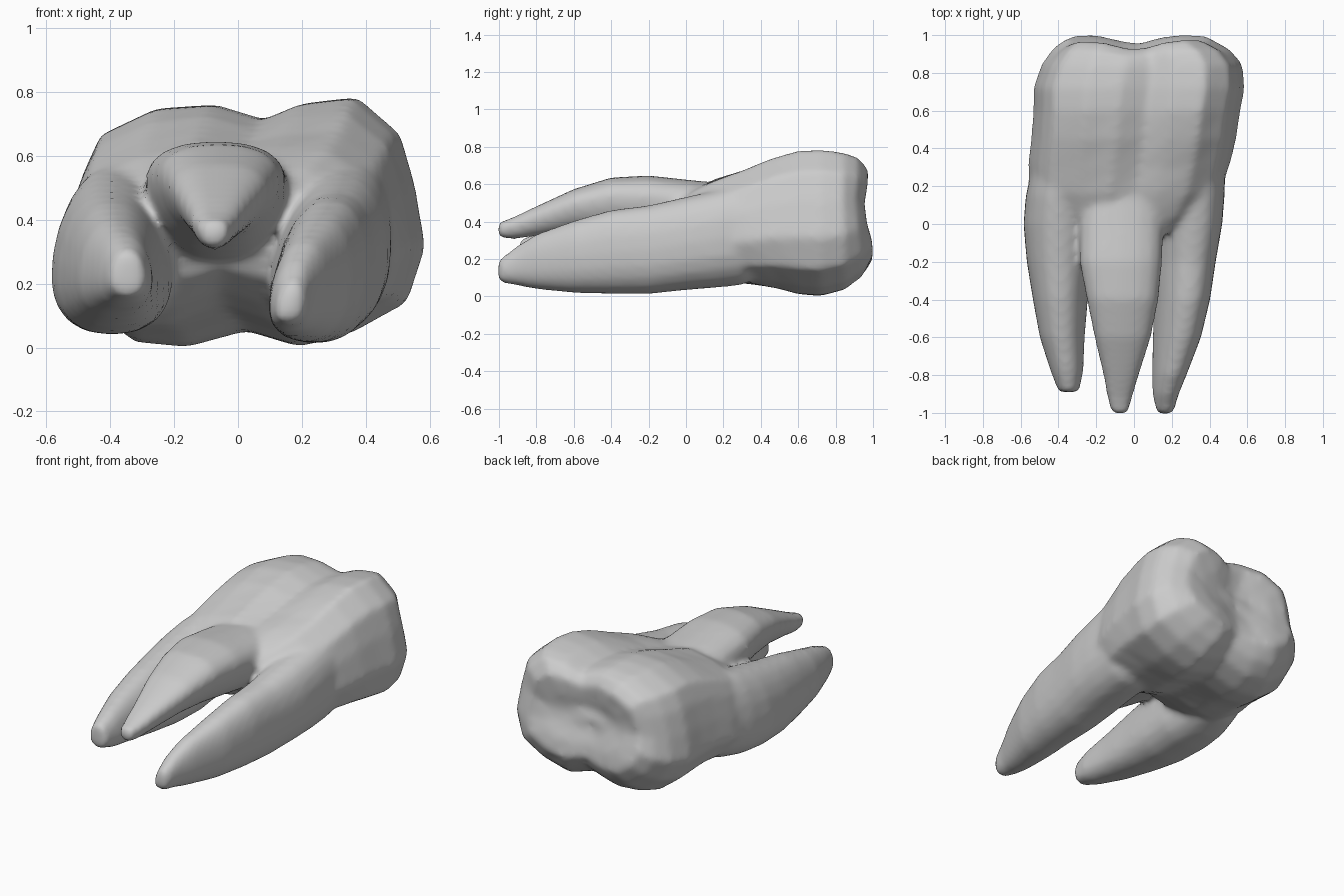
import bpy, bmesh, math

cube = bpy.data.objects.get("Cube")
if cube:
    bpy.data.objects.remove(cube, do_unlink=True)

enamel = bpy.data.materials.new("plain grey enamel")
enamel.use_nodes = True
colour = (0.6, 0.6, 0.6, 1)
enamel.diffuse_color = colour
for node in enamel.node_tree.nodes:
    if node.type == 'BSDF_PRINCIPLED':
        node.inputs["Base Color"].default_value = colour

bm = bmesh.new()


def loft(rings):
    """Skin a list of point rings into one closed volume."""
    rows = [[bm.verts.new(p) for p in ring] for ring in rings]
    count = len(rows[0])
    for a, b in zip(rows, rows[1:]):
        for i in range(count):
            j = (i + 1) % count
            bm.faces.new((a[i], a[j], b[j], b[i]))
    for row, ring in ((rows[0], rings[0]), (rows[-1], rings[-1])):
        centre = [sum(axis) / count for axis in zip(*ring)]
        hub = bm.verts.new(centre)
        for i in range(count):
            bm.faces.new((row[i], row[(i + 1) % count], hub))


def full(value, power=.86):
    """Push a sine or cosine outward for a slightly boxy section."""
    return math.copysign(abs(value) ** power, value)


def root(stations, shear=0, taper=0, sides=20):
    """Tapering tube; each station is y, centre x, centre z, half width, half height."""
    rings = []
    for y, cx, cz, rx, rz in stations:
        ring = []
        for i in range(sides):
            angle = math.tau * i / sides
            c, s = full(math.cos(angle)), full(math.sin(angle))
            ring.append((cx + rx * c * (1 + taper * s) + shear * rz * s, y, cz + rz * s))
        rings.append(ring)
    loft(rings)


def bump(value, centre, width):
    return math.exp(-((value - centre) / width) ** 2)


# Cross-section of the crown, with a groove above and below
OUTLINE = [(-1, -.35), (-.96, .05), (-.9, .42), (-.81, .7), (-.5, .91), (-.17, .94),
           (.1, .82), (.32, .95), (.62, 1), (.86, .7), (.94, .3), (1, -.2), (.9, -.64),
           (.6, -.88), (.3, -1), (0, -.87), (-.33, -1), (-.62, -.96), (-.87, -.69)]


def crown(stations):
    """Each station is y, left, right, bottom, top of the scaled outline."""
    rings = []
    for y, x0, x1, z0, z1 in stations:
        # Strength of the chewing end and of the fork between the roots
        end = max(0, (y - .8) / .2)
        fork = min(1, max(0, (.55 - y) / .45))
        ring = []
        for u, v in OUTLINE:
            x = (x0 + x1) / 2 + u * (x1 - x0) / 2
            z = (z0 + z1) / 2 + v * (z1 - z0) / 2
            # Crossing valleys between the cusps, lower cusps longer
            dip = .05 * bump(x, 0, .14) + .04 * bump(z, .46, .12) + .06 * (z - .25)
            # Underside of the fork cuts further back, its roof rises to the middle root
            back = .4 * fork * max(0, .45 - z)
            lift = .05 * fork * bump(x, -.03, .2)
            ring.append((x, y - end * dip + back, z + lift))
        rings.append(ring)
    loft(rings)


# Trunk and crown
crown([(-.05, -.38, .28, .18, .48), (.04, -.5, .39, .1, .55), (.16, -.56, .475, .055, .615),
       (.3, -.56, .515, .045, .67), (.45, -.545, .545, .035, .735),
       (.6, -.535, .565, .01, .78), (.72, -.535, .588, 0, .785),
       (.85, -.49, .575, .035, .77), (.94, -.43, .51, .1, .745),
       (1.005, -.36, .41, .19, .68), (1.005, -.24, .29, .28, .57), (1, -.11, .15, .38, .5)])

# Right root
root([(.5, -.33, .37, .1, .18), (.3, -.37, .33, .165, .255), (.15, -.395, .305, .175, .255),
      (0, -.395, .285, .187, .245), (-.2, -.395, .265, .17, .225),
      (-.4, -.39, .258, .143, .195), (-.6, -.38, .248, .117, .153),
      (-.78, -.355, .238, .085, .11), (-.89, -.345, .233, .053, .07)], taper=-.18)

# Left root
root([(.5, .3, .36, .1, .2), (.3, .305, .33, .18, .27), (.15, .3, .305, .18, .26),
      (0, .29, .283, .178, .25), (-.2, .275, .25, .158, .238),
      (-.4, .26, .238, .143, .225), (-.6, .232, .212, .123, .194),
      (-.8, .19, .186, .088, .148), (-.9, .17, .165, .067, .108),
      (-1.005, .165, .135, .042, .058)], shear=.13, taper=-.14)

# Middle upper root
root([(.4, -.03, .44, .12, .12), (.2, -.05, .45, .2, .155), (0, -.065, .45, .215, .175),
      (-.2, -.07, .475, .212, .172), (-.4, -.06, .486, .184, .15),
      (-.6, -.06, .46, .145, .114), (-.8, -.068, .402, .092, .08),
      (-.92, -.075, .365, .064, .06), (-1.005, -.075, .352, .042, .042)], taper=.22)

bmesh.ops.recalc_face_normals(bm, faces=bm.faces)
mesh = bpy.data.meshes.new("tooth")
bm.to_mesh(mesh)
bm.free()
mesh.materials.append(enamel)
tooth = bpy.data.objects.new("tooth", mesh)
bpy.context.collection.objects.link(tooth)

# Fuse the volumes into one skin and soften the joins
fuse = tooth.modifiers.new("fuse", 'REMESH')
fuse.mode = 'VOXEL'
fuse.voxel_size = .018
fuse.use_smooth_shade = True
soften = tooth.modifiers.new("soften", 'SMOOTH')
soften.factor = .5
soften.iterations = 10
